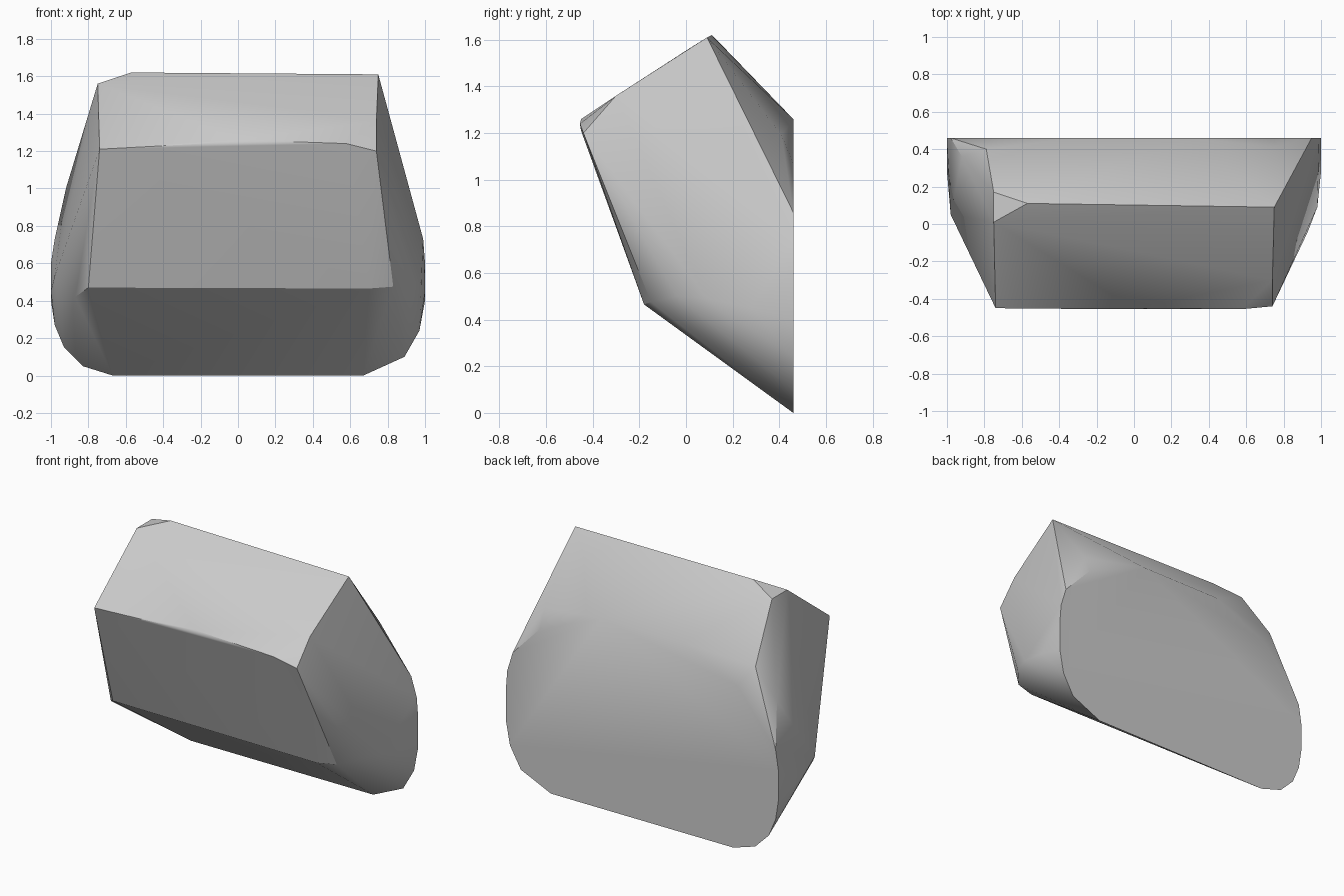
import bpy, bmesh, math

cube = bpy.data.objects.get("Cube")
if cube:
    bpy.data.objects.remove(cube)

# Stone colour
grey = bpy.data.materials.new("stone_grey")
grey.use_nodes = True
tone = (0.6, 0.6, 0.6, 1)
grey.diffuse_color = tone
grey.node_tree.nodes["Principled BSDF"].inputs["Base Color"].default_value = tone

# Flat back outline (x, z)
BACK_Y = 0.46
back = [(-.67, 0), (.67, 0), (.89, .1), (.97, .24), (1, .4), (1, .6), (.99, .73),
        (.95, .86), (.75, 1.07), (.3, 1.26), (-.3, 1.26), (-.7, 1.08), (-.98, .73),
        (-1, .6), (-1, .4), (-.98, .27), (-.93, .15), (-.83, .05)]
corners = [(x, BACK_Y, z) for x, z in back]

# Top ridge with its chipped end, and the rear shoulders
corners += [(.75, .09, 1.61), (-.57, .11, 1.62), (-.75, .17, 1.56), (-.75, .01, 1.56),
            (.75, .41, 1.19), (-.79, .4, 1.21), (-.92, .36, 1)]
# Front brow
corners += [(-.74, -.45, 1.21), (.74, -.44, 1.2), (-.18, -.455, 1.24),
            (.58, -.455, 1.24), (.74, -.3, 1.36), (0, -.45, 1.26)]
# Lower front edge and side bulges
corners += [(-.8, -.17, .47), (.7, -.18, .465), (.83, -.15, .475), (.93, -.04, .5),
            (.98, .09, .49), (1, .28, .45), (-.87, -.09, .42), (-.98, .05, .53),
            (-1, .28, .45)]

# Stone body wrapped around the corners
bm = bmesh.new()
for co in corners:
    bm.verts.new(co)
hull = bmesh.ops.convex_hull(bm, input=bm.verts[:])
loose = {g for g in hull["geom_interior"] + hull["geom_unused"]
         if isinstance(g, bmesh.types.BMVert)}
bmesh.ops.delete(bm, geom=list(loose), context="VERTS")
bmesh.ops.dissolve_limit(bm, angle_limit=math.radians(1), verts=bm.verts[:], edges=bm.edges[:])
bmesh.ops.recalc_face_normals(bm, faces=bm.faces[:])
mesh = bpy.data.meshes.new("stone_block")
bm.to_mesh(mesh)
bm.free()
mesh.materials.append(grey)

stone = bpy.data.objects.new("stone_block", mesh)
bpy.context.collection.objects.link(stone)
bpy.context.view_layer.objects.active = stone
stone.select_set(True)
bpy.ops.object.shade_smooth_by_angle(angle=math.radians(30))
